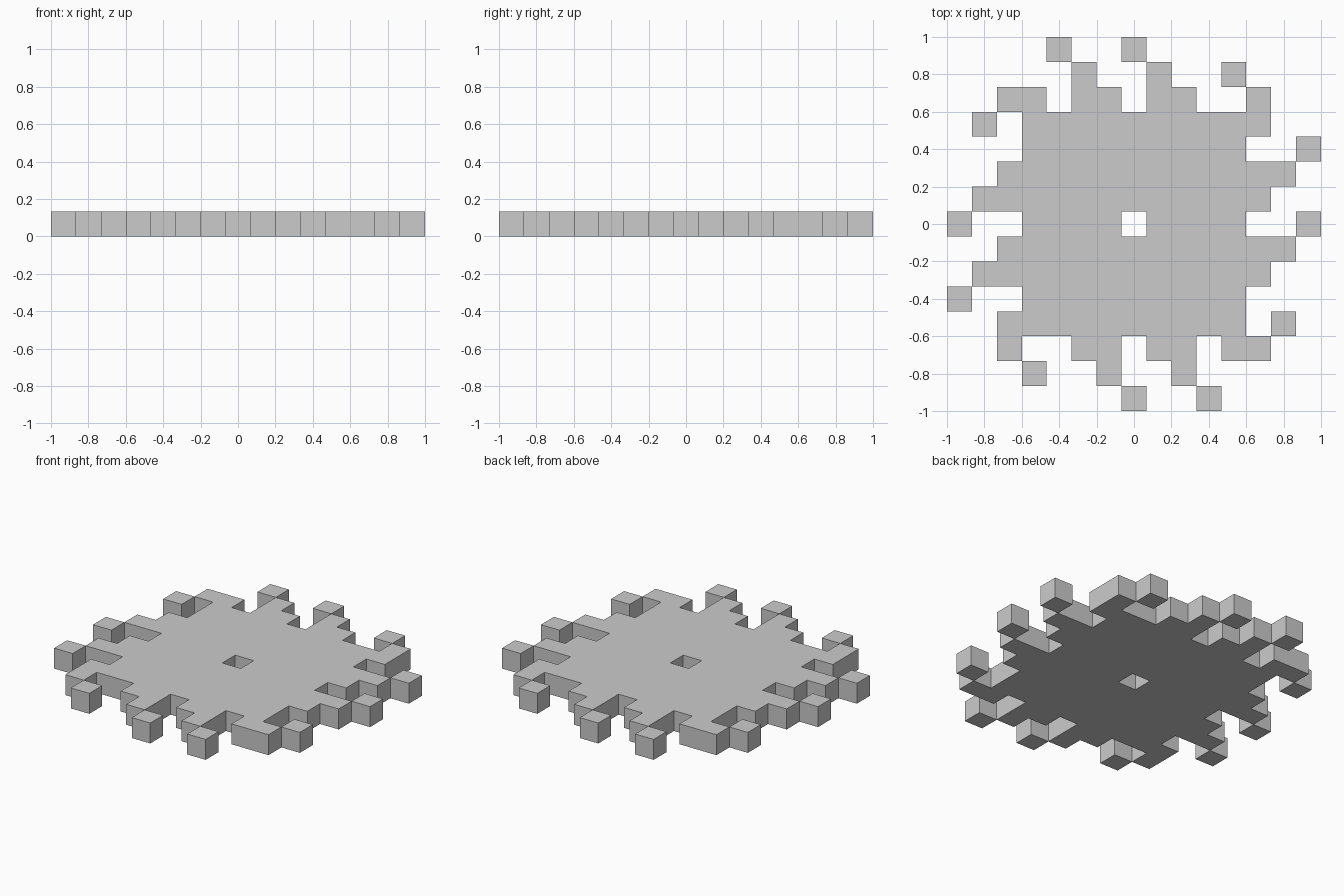
import bpy, bmesh

if "Cube" in bpy.data.objects:
    bpy.data.objects.remove(bpy.data.objects["Cube"])

C = 2 / 15  # size of one square cell

# Solid 9 x 9 core with an open centre cell
cells = {(i, j) for i in range(-4, 5) for j in range(-4, 5)} - {(0, 0)}

# Teeth of one side (row: columns), repeated by quarter turns
teeth = {5: (-5, -4, -2, -1, 1, 2), 6: (-2, 1, 4), 7: (-3, 0)}
for row, cols in teeth.items():
    for col in cols:
        x, y = col, row
        for _ in range(4):
            cells.add((x, y))
            x, y = y, -x

bm = bmesh.new()


def face(points):
    bm.faces.new([bm.verts.new(p) for p in points])


# Top and bottom of every cell, walls only on open sides
for i, j in sorted(cells):
    ring = [((i + a) * C, (j + b) * C)
            for a, b in ((-.5, -.5), (.5, -.5), (.5, .5), (-.5, .5))]
    face([(x, y, C) for x, y in ring])
    face([(x, y, 0) for x, y in reversed(ring)])
    for k, (di, dj) in enumerate(((0, -1), (1, 0), (0, 1), (-1, 0))):
        if (i + di, j + dj) not in cells:
            p, q = ring[k], ring[(k + 1) % 4]
            face([(*p, 0), (*q, 0), (*q, C), (*p, C)])

bmesh.ops.remove_doubles(bm, verts=bm.verts[:], dist=1e-4)
mesh = bpy.data.meshes.new("toothed_plate")
bm.to_mesh(mesh)
bm.free()
plate = bpy.data.objects.new("toothed_plate", mesh)
bpy.context.collection.objects.link(plate)
